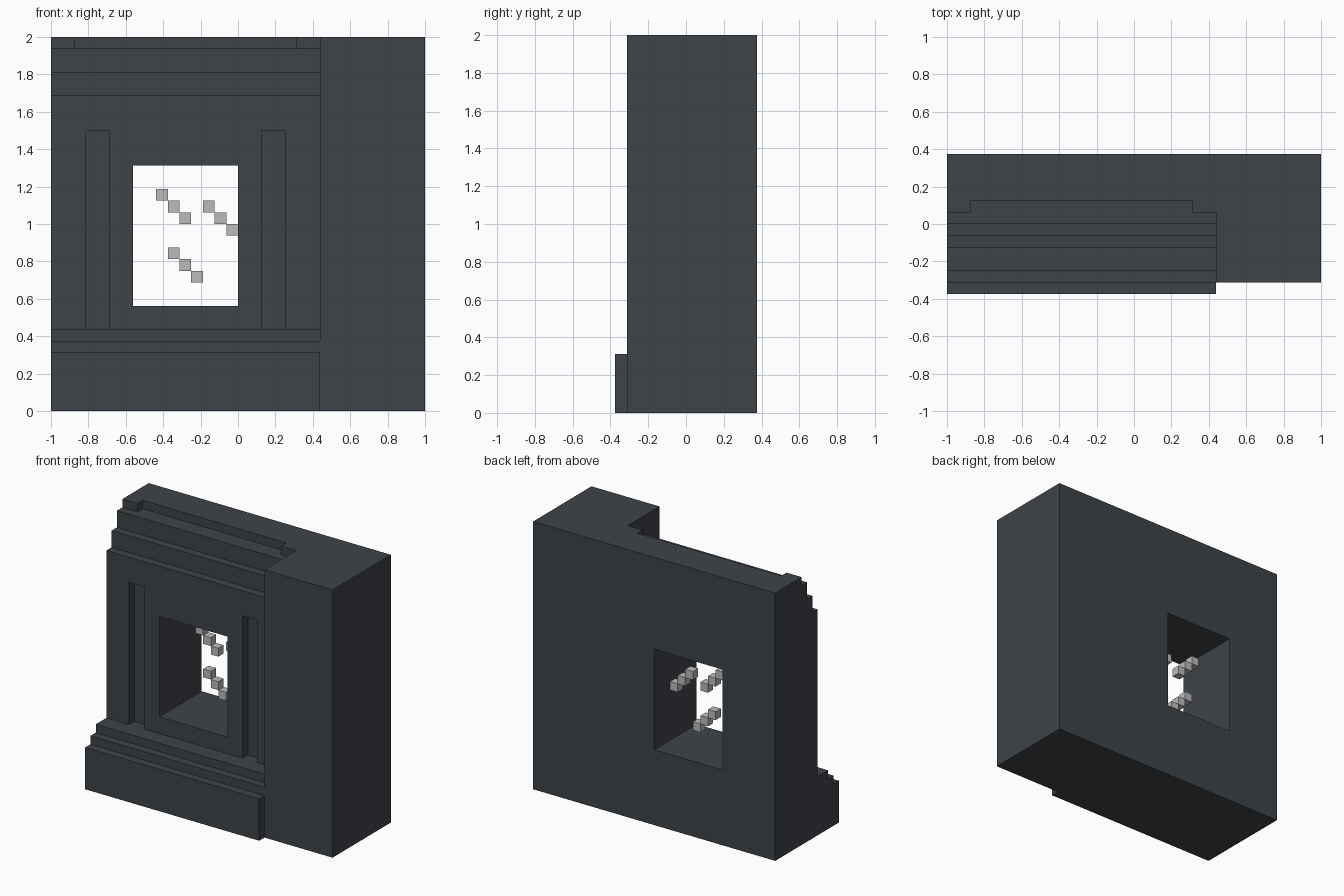
import bpy, bmesh

old = bpy.data.objects.get("Cube")
if old:
    bpy.data.objects.remove(old, do_unlink=True)

U = 1 / 16  # everything sits on a sixteenth grid


def material(name, rgb):
    m = bpy.data.materials.new(name)
    m.use_nodes = True
    m.diffuse_color = (*rgb, 1)
    bsdf = m.node_tree.nodes["Principled BSDF"]
    bsdf.inputs["Base Color"].default_value = (*rgb, 1)
    bsdf.inputs["Roughness"].default_value = 0.9
    return m


slate = material("dark slate", (0.049, 0.057, 0.066))
grey = material("light grey", (0.5, 0.5, 0.5))


def prism(name, profile, x0, x1, mat):
    """Extrude a (y, z) profile, in grid units, from x0 to x1."""
    bm = bmesh.new()
    face = bm.faces.new([bm.verts.new((x0 * U, y * U, z * U)) for y, z in profile])
    new = bmesh.ops.extrude_face_region(bm, geom=[face])["geom"]
    verts = [v for v in new if isinstance(v, bmesh.types.BMVert)]
    bmesh.ops.translate(bm, verts=verts, vec=((x1 - x0) * U, 0, 0))
    bmesh.ops.recalc_face_normals(bm, faces=bm.faces)
    mesh = bpy.data.meshes.new(name)
    bm.to_mesh(mesh)
    bm.free()
    mesh.materials.append(mat)
    ob = bpy.data.objects.new(name, mesh)
    bpy.context.collection.objects.link(ob)
    return ob


def box(name, x0, x1, y0, y1, z0, z1, mat=slate):
    return prism(name, [(y0, z0), (y1, z0), (y1, z1), (y0, z1)], x0, x1, mat)


def combine(target, tool, operation):
    """Apply a boolean and discard the tool."""
    tool.hide_render = True
    mod = target.modifiers.new("bool", "BOOLEAN")
    mod.operation, mod.solver, mod.object = operation, "EXACT", tool
    bpy.context.view_layer.objects.active = target
    bpy.ops.object.modifier_apply(modifier=mod.name)
    bpy.data.objects.remove(tool, do_unlink=True)


# Stepped wall: plinth and two steps below, stepped cornice above
steps = [(6, 0), (-6, 0), (-6, 5), (-5, 5), (-5, 6), (-4, 6), (-4, 7), (-2, 7),
         (-2, 27), (-1, 27), (-1, 29), (0, 29), (0, 31), (1, 31), (1, 32), (6, 32)]
wall = prism("stepped_wall", steps, -16, 7, slate)

# Recess between the cornice corner blocks
combine(wall, box("cornice_cutter", -14, 5, 0, 2, 31, 33), "DIFFERENCE")
# Window through the wall
combine(wall, box("window_cutter", -9, 0, -8, 8, 9, 21), "DIFFERENCE")
# Vertical grooves on both sides of the window
for x in (-13, 2):
    combine(wall, box("groove_cutter", x, x + 2, -3, -1, 7, 24), "DIFFERENCE")

# Plain pier beside the wall
combine(wall, box("side_pier", 7, 16, -5, 6, 0, 32), "UNION")

# Small cubes in the window opening, three diagonal runs of three
for run, (x, z) in enumerate([(-7, 18), (-3, 17), (-6, 13)]):
    for i in range(3):
        box(f"window_cube_{run * 3 + i + 1}", x + i, x + i + 1, 2, 3,
            z - i, z - i + 1, grey)
